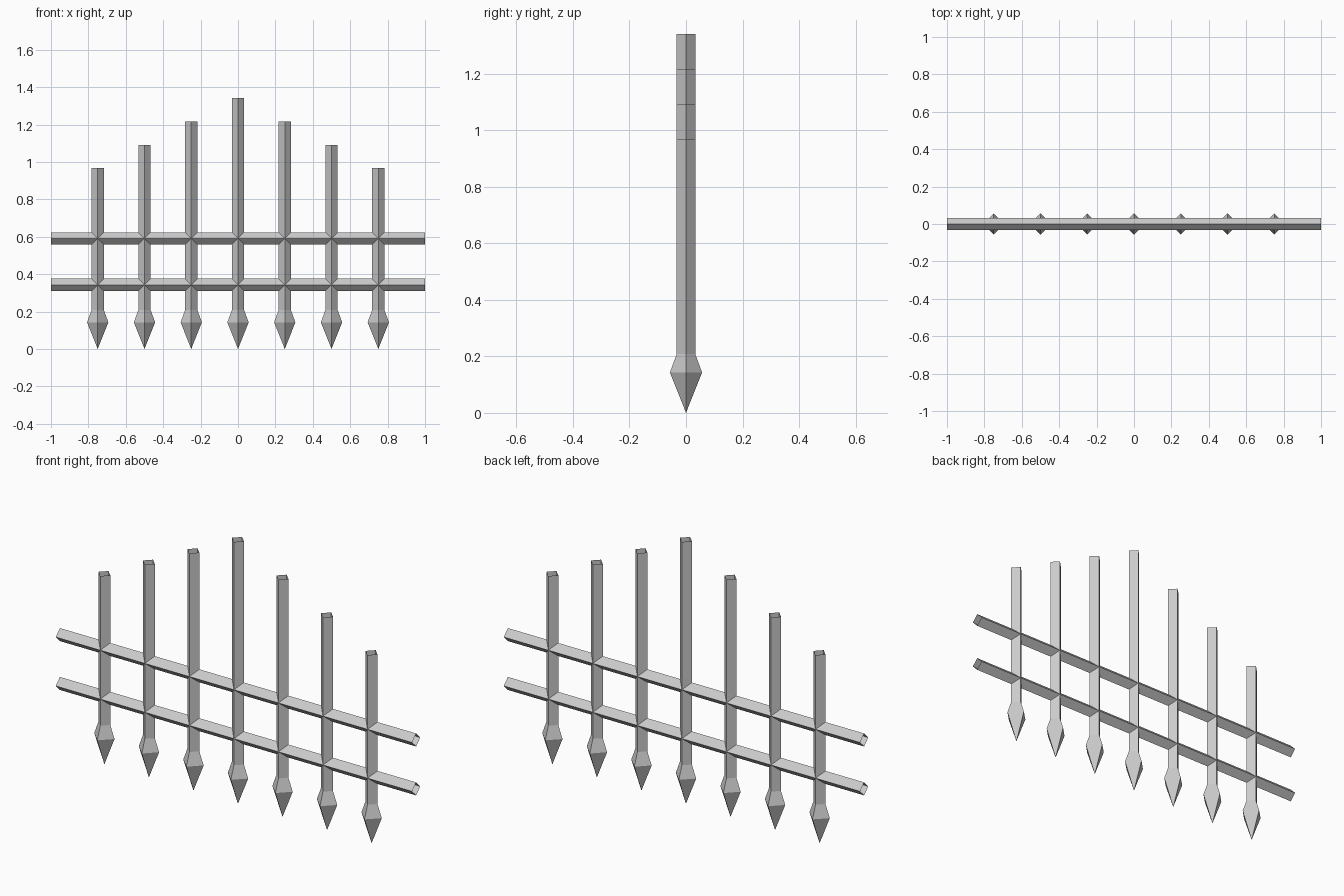
import bpy, bmesh
from mathutils import Vector

if "Cube" in bpy.data.objects:
    bpy.data.objects.remove(bpy.data.objects["Cube"])

R = 0.033  # half-diagonal of the diamond-section bars


def loft(name, rings, tip=None):
    """Four-sided diamond tube along z through (z, radius) rings, ends open, optional point below."""
    bm = bmesh.new()
    loops = [[bm.verts.new(Vector(d) * r + Vector((0, 0, z)))
              for d in ((1, 0, 0), (0, 1, 0), (-1, 0, 0), (0, -1, 0))]
             for z, r in rings]
    for a, b in zip(loops, loops[1:]):
        for i in range(4):
            j = (i + 1) % 4
            bm.faces.new((a[i], a[j], b[j], b[i]))
    if tip is not None:
        t = bm.verts.new((0, 0, tip))
        for i in range(4):
            bm.faces.new((t, loops[0][(i + 1) % 4], loops[0][i]))
    mesh = bpy.data.meshes.new(name)
    bm.to_mesh(mesh)
    bm.free()
    ob = bpy.data.objects.new(name, mesh)
    bpy.context.collection.objects.link(ob)
    return ob


# Spiked uprights, tallest in the middle
for i in range(-3, 4):
    top = 1.341 - 0.1245 * abs(i)
    post = loft(f"spiked_bar_{i + 4}", [(0.143, 0.057), (0.208, R), (top, R)], tip=0)
    post.location.x = 0.25 * i

# Horizontal rails
for name, z in (("lower_rail", 0.343), ("upper_rail", 0.591)):
    rail = loft(name, [(-1, R), (1, R)])
    rail.rotation_euler.y = 1.5707963
    rail.location.z = z
